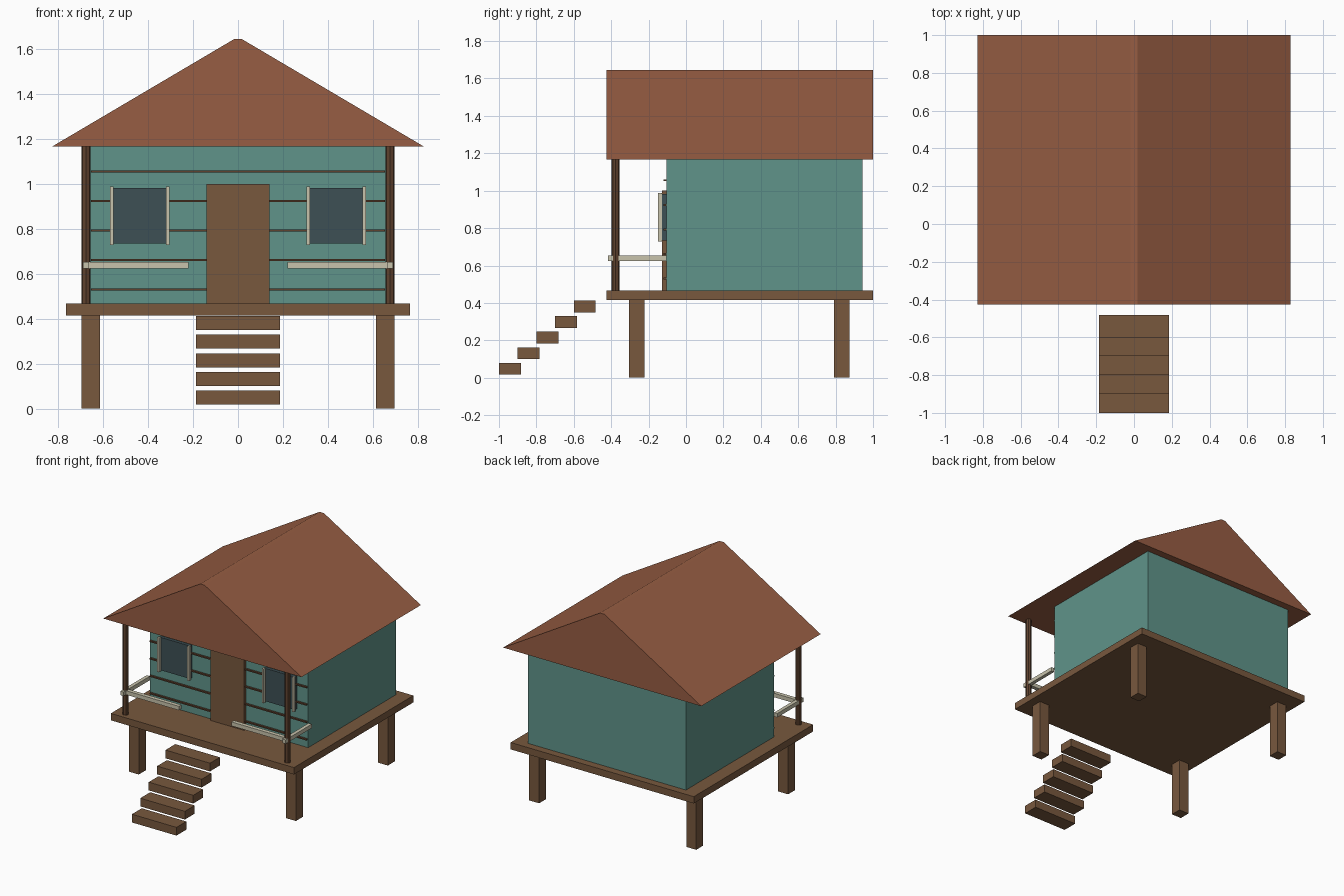
import bpy, bmesh
from mathutils import Matrix, Vector

if "Cube" in bpy.data.objects:
    bpy.data.objects.remove(bpy.data.objects["Cube"])


def material(name, rgb):
    m = bpy.data.materials.new(name)
    m.diffuse_color = (*rgb, 1)
    m.use_nodes = True
    m.node_tree.nodes["Principled BSDF"].inputs["Base Color"].default_value = m.diffuse_color
    return m


TILE = material("roof_red", (0.31, 0.11, 0.056))
TEAL = material("wall_teal", (0.117, 0.296, 0.254))
WOOD = material("wood", (0.188, 0.098, 0.048))
DARK = material("dark_wood", (0.115, 0.055, 0.028))
GLASS = material("glass", (0.048, 0.08, 0.091))
CREAM = material("cream_trim", (0.578, 0.546, 0.413))


def finish(name, bm, mat):
    bmesh.ops.recalc_face_normals(bm, faces=bm.faces)
    me = bpy.data.meshes.new(name)
    bm.to_mesh(me)
    bm.free()
    me.materials.append(mat)
    ob = bpy.data.objects.new(name, me)
    bpy.context.collection.objects.link(ob)
    return ob


def box(name, x, y, z, mat):
    """Box from (min, max) pairs on each axis."""
    bm = bmesh.new()
    size = Vector((x[1] - x[0], y[1] - y[0], z[1] - z[0]))
    mid = Vector((sum(x) / 2, sum(y) / 2, sum(z) / 2))
    bmesh.ops.create_cube(bm, size=1, matrix=Matrix.Translation(mid) @ Matrix.Diagonal((*size, 1)))
    return finish(name, bm, mat)


def side_box(name, s, x, y, z, mat):
    """Box placed on the right (s=1) or mirrored to the left (s=-1)."""
    return box(name, sorted((s * x[0], s * x[1])), y, z, mat)


FLOOR, EAVE, WALL_Y = 0.467, 1.167, -0.105

# Platform and house body
box("platform", (-0.765, 0.765), (-0.425, 1.0), (0.415, FLOOR), WOOD)
box("walls", (-0.66, 0.66), (WALL_Y, 0.943), (FLOOR, EAVE), TEAL)

# Gable roof with a narrow flat ridge
bm = bmesh.new()
profile = [(-0.828, EAVE), (0.828, EAVE), (0.018, 1.645), (-0.018, 1.645)]
face = bm.faces.new([bm.verts.new((x, -0.425, z)) for x, z in profile])
ext = bmesh.ops.extrude_face_region(bm, geom=[face], use_keep_orig=True)
bmesh.ops.translate(bm, vec=(0, 1.425, 0),
                    verts=[v for v in ext["geom"] if isinstance(v, bmesh.types.BMVert)])
finish("roof", bm, TILE)

# Steps
for i in range(5):
    y, z = -1.0 + 0.1 * i, 0.018 + 0.083 * i
    box(f"step_{i + 1}", (-0.186, 0.186), (y, y + 0.117), (z, z + 0.062), WOOD)

# Door and siding battens on the front wall
box("door", (-0.141, 0.141), (-0.127, WALL_Y), (FLOOR, 1.0), WOOD)
for i in range(5):
    z = 0.53 + 0.1315 * i
    box(f"batten_{i + 1}", (-0.655, 0.655), (-0.12, WALL_Y), (z - 0.005, z + 0.005), DARK)

# Mirrored parts
for s, side in ((-1, "left"), (1, "right")):
    for y, end in ((-0.264, "front"), (0.833, "back")):
        side_box(f"{end}_{side}_stilt", s, (0.615, 0.698), (y - 0.042, y + 0.042), (0, 0.415), WOOD)

    # Porch post
    bm = bmesh.new()
    bmesh.ops.create_cone(bm, cap_ends=True, segments=8, radius1=0.021, radius2=0.021, depth=EAVE - FLOOR,
                          matrix=Matrix.Translation((s * 0.677, -0.376, (EAVE + FLOOR) / 2)))
    finish(f"{side}_porch_post", bm, DARK)

    # Porch rails
    side_box(f"{side}_front_rail", s, (0.22, 0.68), (-0.391, -0.361), (0.623, 0.653), CREAM)
    side_box(f"{side}_side_rail", s, (0.663, 0.69), (-0.418, WALL_Y), (0.623, 0.653), CREAM)

    # Window with a pair of upright trims
    side_box(f"{side}_window", s, (0.312, 0.565), (-0.127, WALL_Y), (0.735, 0.983), GLASS)
    for x, pos in ((0.312, "inner"), (0.563, "outer")):
        side_box(f"{side}_window_{pos}_trim", s, (x - 0.008, x + 0.008), (-0.15, -0.127), (0.728, 0.988), CREAM)
